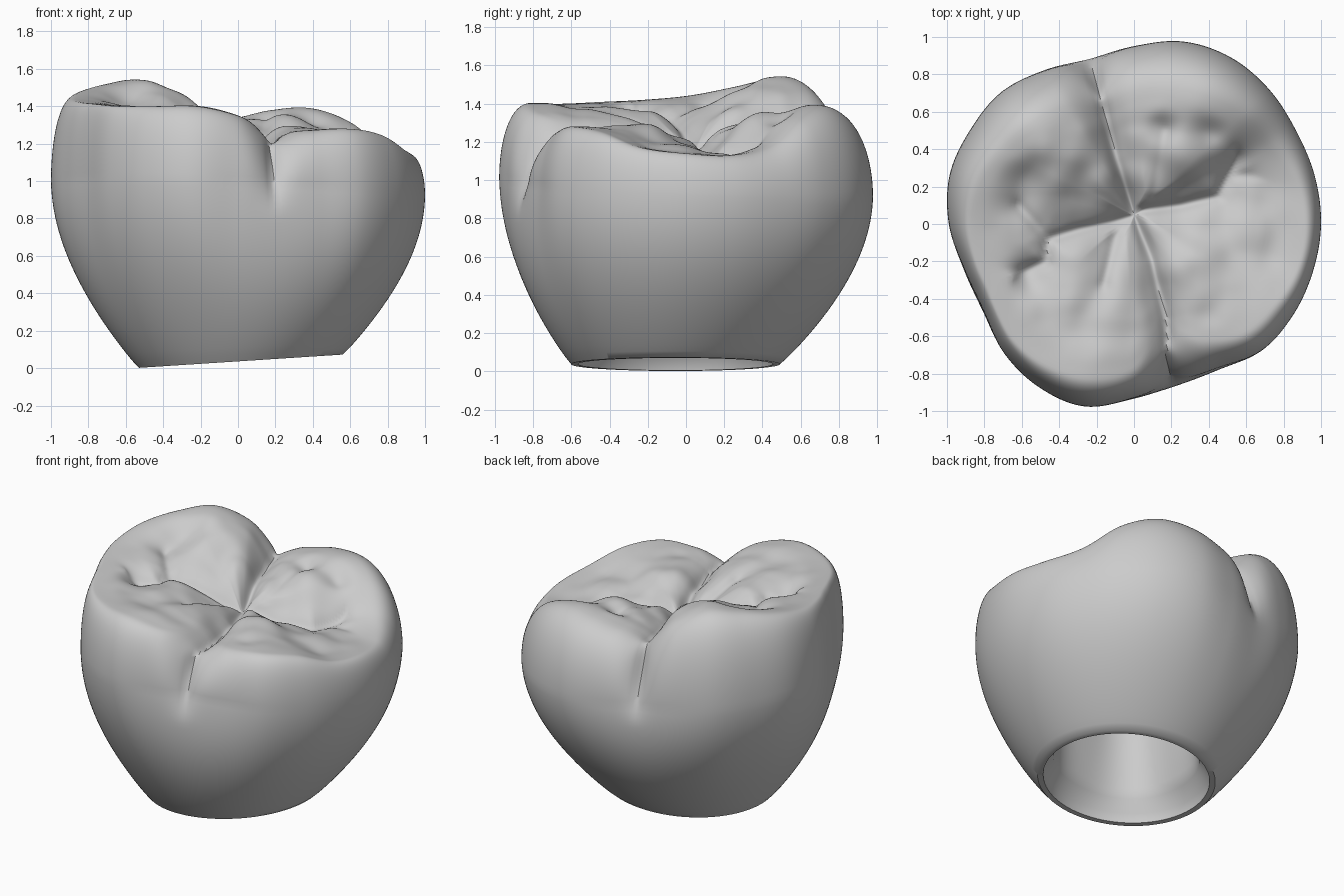
import bpy
import bmesh
import math
from mathutils import Vector, noise
from mathutils.geometry import intersect_point_line

cube = bpy.data.objects.get("Cube")
if cube:
    bpy.data.objects.remove(cube, do_unlink=True)

SEGMENTS = 240
PIT = 1.22

# Outline radius, crest radius and crest height, every 15 degrees from +x
OUTLINE = [1, 1, 1, 1.02, 1.03, 1.01, .95, .91, .95, 1, 1.01, 1.02,
           .99, .94, .93, .98, 1.01, 1.01, .93, .88, .89, .96, .98, .99]
CREST = [.91, .89, .83, .8, .76, .72, .68, .62, .7, .74, .79, .85,
         .87, .86, .86, .89, .88, .84, .76, .55, .7, .82, .86, .9]
HEIGHT = [1.14, 1.13, 1.18, 1.32, 1.39, 1.38, 1.34, 1.32, 1.46, 1.54, 1.52, 1.48,
          1.44, 1.42, 1.41, 1.4, 1.4, 1.4, 1.35, 1.27, 1.27, 1.28, 1.25, 1.17]

# Fissures in plan: (depth factor, path)
FISSURES = [
    (1, [(0, .05), (-.1, .35), (-.17, .65), (-.27, 1)]),
    (1, [(0, .05), (.1, -.2), (.17, -.5), (.21, -1)]),
    (.9, [(0, .07), (.25, .1), (.45, .15), (.5, .25), (.57, .38)]),
    (.5, [(.5, .26), (.74, .27)]),
    (.9, [(0, .04), (-.3, -.03), (-.46, -.08), (-.47, -.2), (-.7, -.3)]),
    (.6, [(-.46, -.08), (-.62, .1)]),
    (.5, [(-.1, -.06), (-.16, -.32)]),
    (.3, [(.1, .15), (.17, .5)]),
]
# Ridges and hollows on the chewing surface: x, y, height, width
BUMPS = [(.35, .28, .04, .13), (-.3, -.25, .04, .14), (.3, -.2, .05, .14),
         (-.14, .27, .03, .08), (-.6, .22, -.05, .13), (-.42, .25, .02, .1),
         (-.27, .28, -.03, .08), (.4, .5, -.05, .1),
         (.15, .52, -.04, .08), (-.55, -.3, -.05, .1), (.65, 0, .02, .12)]


def periodic(table, angle):
    """Smooth closed curve through evenly spaced values."""
    n = len(table)
    u = angle / math.tau * n
    i = math.floor(u)
    t = u - i
    a, b, c, d = (table[(i + k) % n] for k in (-1, 0, 1, 2))
    return b + t / 2 * (c - a + t * (2 * a - 5 * b + 4 * c - d + t * (3 * (b - c) + d - a)))


def smoothstep(lo, hi, x):
    t = min(max((x - lo) / (hi - lo), 0), 1)
    return t * t * (3 - 2 * t)


def bell(d, width):
    return math.exp(-(d / width) ** 2)


def segment_distance(p, a, b):
    a, b = Vector(a), Vector(b)
    _, t = intersect_point_line(p, a, b)
    return (p - a.lerp(b, min(max(t, 0), 1))).length


def carve(p):
    """Press the fissures into the upper part of the crown."""
    flat = Vector((p.x, p.y))
    wide = sharp = 0
    for depth, path in FISSURES:
        d = min(segment_distance(flat, a, b) for a, b in zip(path, path[1:]))
        wide = max(wide, depth * bell(d, .08))
        sharp = max(sharp, depth * bell(d, .03))
    amount = smoothstep(.8, 1.2, p.z)
    outer = smoothstep(.6, .85, flat.length)
    p.z -= amount * (1 - outer) * (.04 * wide + .03 * sharp)
    inward = amount * outer * (.07 * wide + .05 * sharp)
    p.x *= 1 - inward
    p.y *= 1 - inward
    return p


def margin(angle, radius, lift=0):
    """Point on the tilted lower margin."""
    x = .015 + radius * math.cos(angle)
    y = -.055 + radius * math.sin(angle)
    return Vector((x, y, .036 + .065 * x + lift))


def belly_height(a):
    return .96 - .04 * math.cos(a) - .04 * math.sin(a)


def cavity(radius, lift):
    def point(a):
        squarish = 1 - .06 * math.cos(4 * a) * smoothstep(.05, .3, lift)
        return margin(a, radius * squarish, lift)
    return point


def lower_wall(u):
    def point(a):
        base = margin(a, .545)
        # The lobes of the outline fade towards the round margin
        lobed = u ** 1.3
        r = .985 * (1 - lobed) + periodic(OUTLINE, a) * lobed
        belly = Vector((r * math.cos(a), r * math.sin(a), 0))
        p = base.lerp(belly, math.sin(u ** .92 * math.pi / 2))
        p.z = base.z + (belly_height(a) - base.z) * u
        return carve(p)
    return point


def upper_wall(u):
    def point(a):
        r, rc = periodic(OUTLINE, a), periodic(CREST, a)
        zm = belly_height(a)
        rad = rc + (r - rc) * math.cos(u * math.pi / 2) ** .85
        z = zm + (periodic(HEIGHT, a) - zm) * math.sin(u * math.pi / 2)
        return carve(Vector((rad * math.cos(a), rad * math.sin(a), z)))
    return point


def chewing_surface(v):
    def point(a):
        rad = periodic(CREST, a) * v
        z = PIT + (periodic(HEIGHT, a) - PIT) * math.sin(v * math.pi / 2) ** 1.2
        p = Vector((rad * math.cos(a), rad * math.sin(a) + .05 * (1 - v), z))
        inside = 1 - smoothstep(.75, 1, v)
        for x, y, h, w in BUMPS:
            p.z += inside * h * bell(math.hypot(p.x - x, p.y - y), w)
        p.z += inside * .02 * noise.noise(Vector((p.x, p.y, 0)) * 6)
        return carve(p)
    return point


def loft(name, rings, start, end, material):
    """Skin closed rings and cap both ends with fans."""
    bm = bmesh.new()
    angles = [math.tau * i / SEGMENTS for i in range(SEGMENTS)]
    loops = [[bm.verts.new(ring(a)) for a in angles] for ring in rings]
    first, last = bm.verts.new(start), bm.verts.new(end)
    for i in range(SEGMENTS):
        j = (i + 1) % SEGMENTS
        bm.faces.new((first, loops[0][j], loops[0][i]))
        for low, high in zip(loops, loops[1:]):
            bm.faces.new((low[i], low[j], high[j], high[i]))
        bm.faces.new((loops[-1][i], loops[-1][j], last))
    bmesh.ops.recalc_face_normals(bm, faces=bm.faces)
    mesh = bpy.data.meshes.new(name)
    bm.to_mesh(mesh)
    bm.free()
    mesh.materials.append(material)
    obj = bpy.data.objects.new(name, mesh)
    bpy.context.collection.objects.link(obj)
    return obj


grey = bpy.data.materials.new("plain_grey")
grey.use_nodes = True
grey.diffuse_color = (.6, .6, .6, 1)
grey.node_tree.nodes["Principled BSDF"].inputs["Base Color"].default_value = (.6, .6, .6, 1)

# Hollow inside from roof to shoulder and lip, then the wall, then the top
rings = [cavity(r, h) for r, h in
         [(.2, .85), (.34, .82), (.38, .76), (.4, .5), (.42, .2), (.44, .13), (.5, .06), (.51, 0)]]
rings += [lower_wall(i / 26) for i in range(26)]
rings += [upper_wall(i / 20) for i in range(20)]
rings += [chewing_surface(1 - i / 40) for i in range(40)]
crown = loft("molar_crown", rings, margin(0, 0, .86), carve(Vector((0, .05, PIT))), grey)

bpy.ops.object.select_all(action='DESELECT')
crown.select_set(True)
bpy.context.view_layer.objects.active = crown
bpy.ops.object.shade_smooth_by_angle(angle=math.radians(45))
